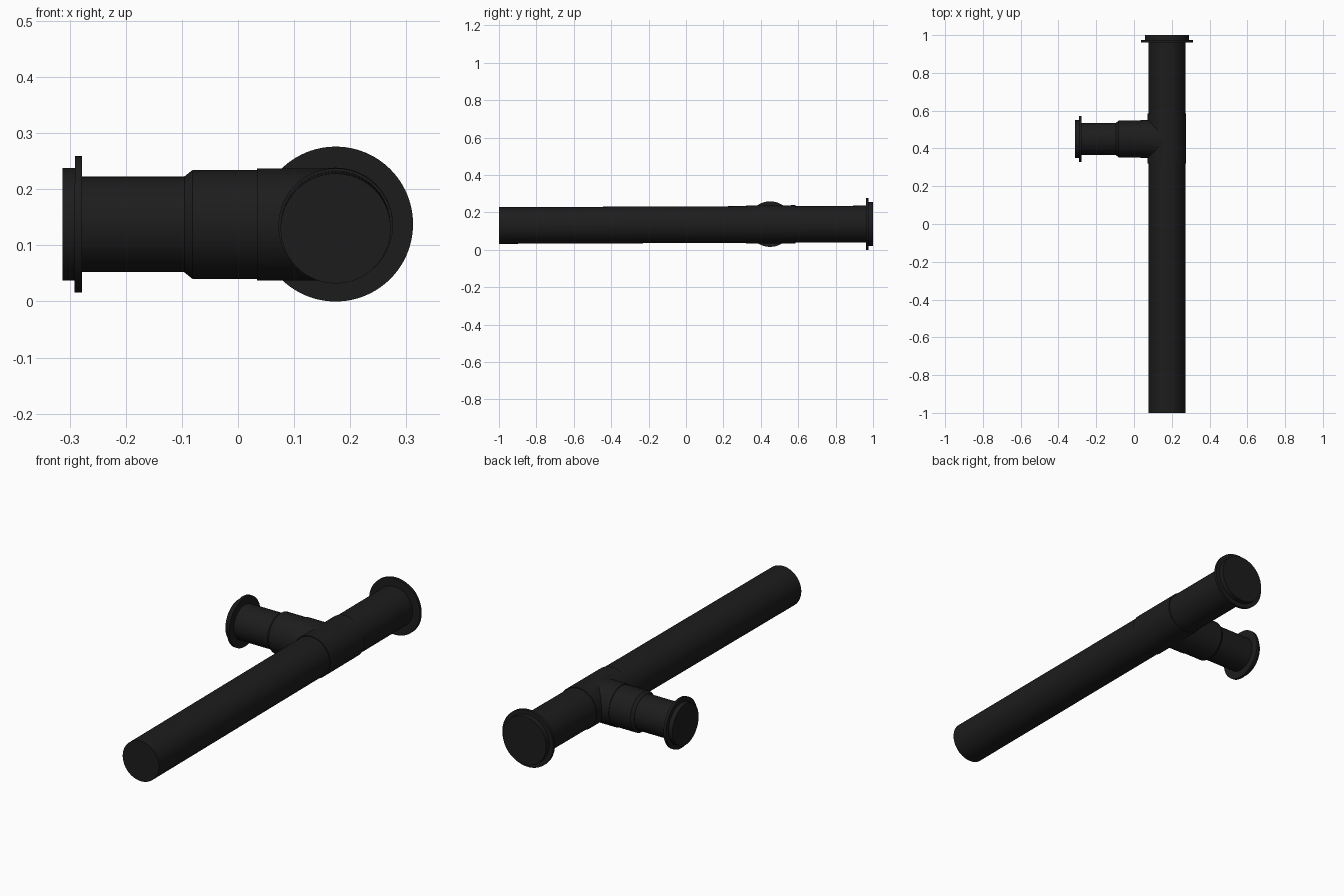
import bpy, bmesh, math
from mathutils import Vector

if "Cube" in bpy.data.objects:
    bpy.data.objects.remove(bpy.data.objects["Cube"])

SIDES = 96

black = bpy.data.materials.new("black_plastic")
black.diffuse_color = (0.012, 0.012, 0.012, 1)
black.use_nodes = True
black.node_tree.nodes["Principled BSDF"].inputs["Base Color"].default_value = black.diffuse_color


def lathe(name, start, direction, profile):
    """Solid of revolution: profile is (distance along axis, radius)."""
    d = Vector(direction).normalized()
    side = d.cross(Vector((0, 0, 1))).normalized()
    up = side.cross(d)
    bm = bmesh.new()
    rings = []
    for t, r in profile:
        c = Vector(start) + d * t
        rings.append([bm.verts.new(c + r * (math.cos(a) * side + math.sin(a) * up))
                      for a in (2 * math.pi * i / SIDES for i in range(SIDES))])
    for a, b in zip(rings, rings[1:]):
        for i in range(SIDES):
            j = (i + 1) % SIDES
            bm.faces.new((a[i], a[j], b[j], b[i]))
    bm.faces.new(rings[0])
    bm.faces.new(rings[-1])
    bmesh.ops.recalc_face_normals(bm, faces=bm.faces)
    mesh = bpy.data.meshes.new(name)
    bm.to_mesh(mesh)
    bm.free()
    mesh.materials.append(black)
    ob = bpy.data.objects.new(name, mesh)
    bpy.context.collection.objects.link(ob)
    return ob


def select(ob):
    bpy.ops.object.select_all(action='DESELECT')
    ob.select_set(True)
    bpy.context.view_layer.objects.active = ob


# The main run rises slightly from the open end to the flange
X, BRANCH_Y = 0.174, 0.45
run_start, run_dir = (X, -1, 0.130), (0, 2, 0.008)
branch_start, branch_dir = (X, BRANCH_Y, 0.137), (-1, 0, 0.0008)

# Main run
lathe("long_pipe", run_start, run_dir, [(0, 0.098), (1.36, 0.098)])
lathe("short_pipe", run_start, run_dir, [(1.54, 0.098), (1.97, 0.098)])
lathe("main_flange", run_start, run_dir,
      [(1.962, 0.138), (1.975, 0.138), (1.975, 0.117), (2.0, 0.117)])

# Tee fitting: sleeve united with branch stub
tee = lathe("tee_fitting", run_start, run_dir, [(1.32, 0.102), (1.585, 0.102)])
stub = lathe("tee_stub", branch_start, branch_dir, [(0, 0.1), (0.14, 0.1)])
mod = tee.modifiers.new("union", 'BOOLEAN')
mod.operation = 'UNION'
mod.solver = 'EXACT'
mod.object = stub
select(tee)
bpy.ops.object.modifier_apply(modifier=mod.name)
bpy.data.objects.remove(stub)

# Branch: chamfered reducer, narrow pipe, flange
lathe("branch_reducer", branch_start, branch_dir,
      [(0.13, 0.097), (0.255, 0.097), (0.269, 0.086)])
lathe("branch_pipe", branch_start, branch_dir, [(0.26, 0.085), (0.46, 0.085)])
lathe("branch_flange", branch_start, branch_dir,
      [(0.452, 0.1215), (0.465, 0.1215), (0.465, 0.1005), (0.487, 0.1005)])

# Smooth barrels, crisp rims
for ob in list(bpy.context.collection.objects):
    select(ob)
    bpy.ops.object.shade_smooth_by_angle(angle=math.radians(30))
